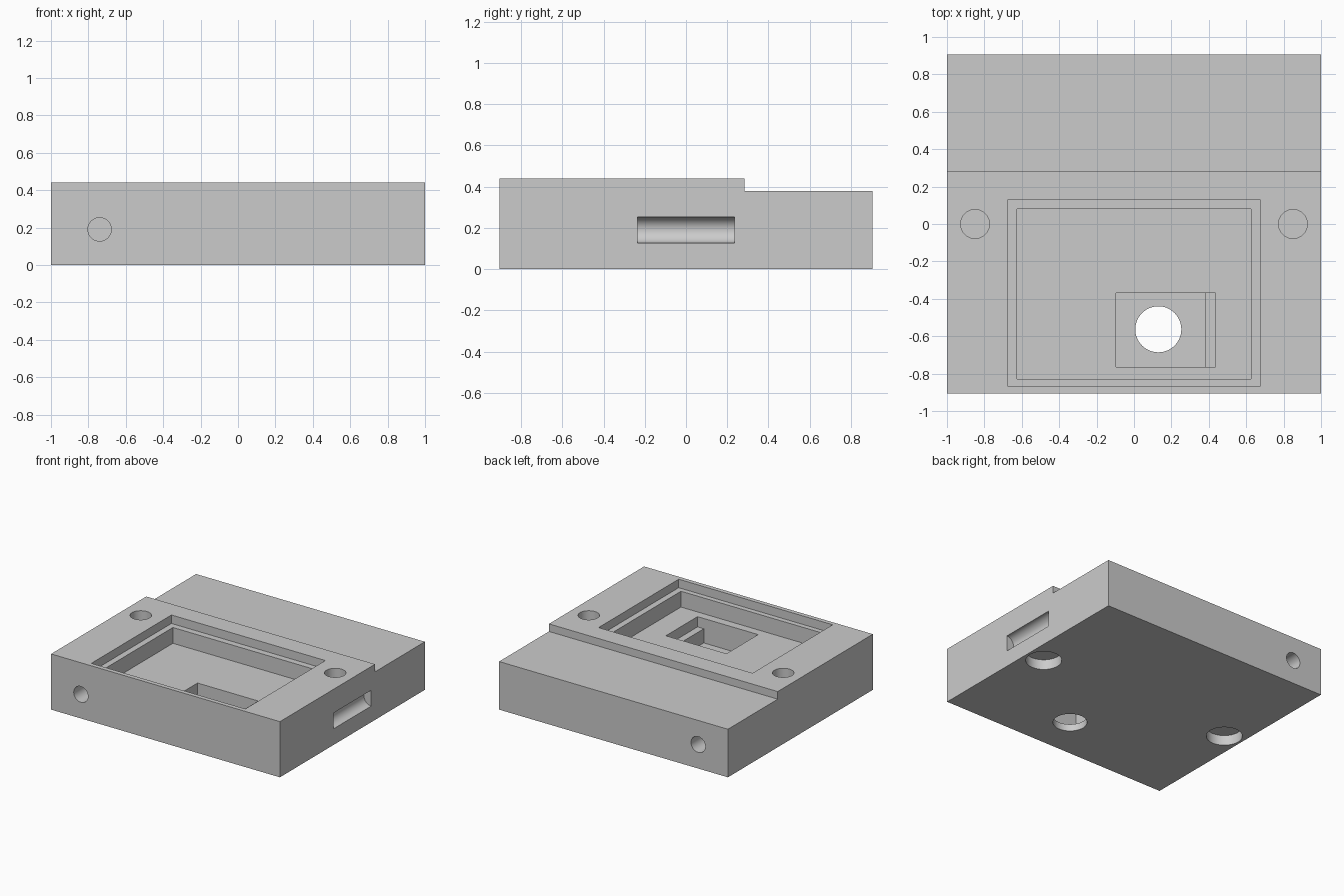
import bpy
import bmesh
from math import pi, radians
from mathutils import Matrix, Vector

cube = bpy.data.objects.get("Cube")
if cube:
    bpy.data.objects.remove(cube, do_unlink=True)

HEIGHT, STEP_Z, STEP_Y, HALF_Y = 0.44, 0.38, 0.283, 0.905
ROD_R, ROD_LEN, ROD_Z = 0.0625, 0.47, 0.19

grey = bpy.data.materials.new("plain grey")
grey.use_nodes = True
colour = (0.6, 0.6, 0.6, 1.0)
grey.diffuse_color = colour
grey.node_tree.nodes["Principled BSDF"].inputs["Base Color"].default_value = colour


def add_object(name, bm):
    bmesh.ops.recalc_face_normals(bm, faces=bm.faces)
    mesh = bpy.data.meshes.new(name)
    bm.to_mesh(mesh)
    bm.free()
    mesh.materials.append(grey)
    obj = bpy.data.objects.new(name, mesh)
    bpy.context.collection.objects.link(obj)
    return obj


def box(name, low, high):
    low, high = Vector(low), Vector(high)
    bm = bmesh.new()
    bmesh.ops.create_cube(bm, size=1.0)
    bmesh.ops.scale(bm, vec=high - low, verts=bm.verts)
    bmesh.ops.translate(bm, vec=(low + high) / 2, verts=bm.verts)
    return add_object(name, bm)


def cylinder(name, centre, radius, length, along_y=False):
    turn = Matrix.Rotation(pi / 2, 4, "X") if along_y else Matrix.Identity(4)
    bm = bmesh.new()
    bmesh.ops.create_cone(bm, cap_ends=True, segments=64, radius1=radius,
                          radius2=radius, depth=length,
                          matrix=Matrix.Translation(centre) @ turn)
    return add_object(name, bm)


# Stepped block, extruded from its side profile
profile = [(-HALF_Y, 0), (HALF_Y, 0), (HALF_Y, STEP_Z),
           (STEP_Y, STEP_Z), (STEP_Y, HEIGHT), (-HALF_Y, HEIGHT)]
bm = bmesh.new()
side = bm.faces.new([bm.verts.new((-1, y, z)) for y, z in profile])
sweep = bmesh.ops.extrude_face_region(bm, geom=[side])
bmesh.ops.translate(bm, vec=(2, 0, 0),
                    verts=[v for v in sweep["geom"] if isinstance(v, bmesh.types.BMVert)])
block = add_object("enclosure_block", bm)

# Nested recesses in the top: lid ledge, main tray, connector shelf, deep well
cutters = [
    box("lid_recess", (-0.673, -0.87, 0.373), (0.673, 0.13, 0.6)),
    box("tray_recess", (-0.625, -0.83, 0.248), (0.625, 0.08, 0.6)),
    box("shelf_recess", (-0.095, -0.765, 0.167), (0.435, -0.37, 0.6)),
    box("well_recess", (-0.095, -0.765, 0.055), (0.38, -0.37, 0.6)),
    cylinder("through_hole", (0.13, -0.563, 0), 0.123, 0.3),
]

# Blind holes above and below at each side
for x in (-0.85, 0.85):
    cutters.append(cylinder("top_hole", (x, 0, HEIGHT), 0.077, 0.4))
    cutters.append(cylinder("bottom_hole", (x, 0, 0), 0.13, 0.16))

# Rod sockets in the front and back, and a half-round groove in the side
for x, y in ((-0.74, -HALF_Y), (-0.74, HALF_Y), (1.0, 0)):
    cutters.append(cylinder("rod_socket", (x, y, ROD_Z), ROD_R, ROD_LEN, along_y=True))

bpy.context.view_layer.objects.active = block
for cutter in cutters:
    cutter.hide_render = True
    cut = block.modifiers.new("cut", "BOOLEAN")
    cut.operation = "DIFFERENCE"
    cut.solver = "EXACT"
    cut.object = cutter
    bpy.ops.object.modifier_apply(modifier=cut.name)
    bpy.data.objects.remove(cutter, do_unlink=True)

# Smooth hole walls with sharp edges kept
bpy.ops.object.select_all(action="DESELECT")
block.select_set(True)
bpy.ops.object.shade_smooth_by_angle(angle=radians(30))
